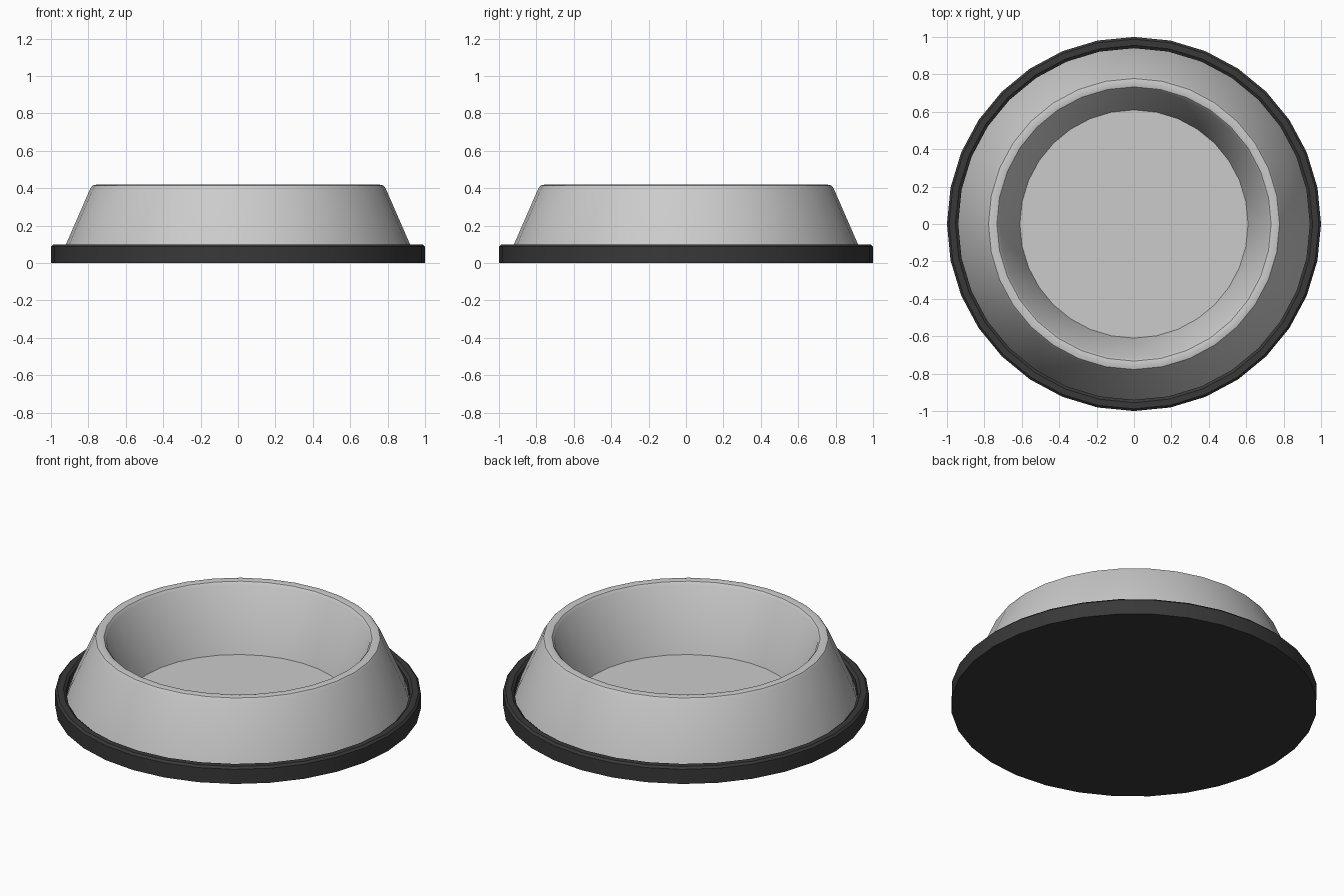
import bpy, bmesh, math

if "Cube" in bpy.data.objects:
    bpy.data.objects.remove(bpy.data.objects["Cube"])

SIDES = 32


def lathe(name, profile, color=None):
    """Revolve an (r, z) profile around z; a radius of 0 makes a closed disc."""
    bm = bmesh.new()
    rings = []
    for r, z in profile:
        rings.append([bm.verts.new((r * math.cos(2 * math.pi * i / SIDES),
                                    r * math.sin(2 * math.pi * i / SIDES), z))
                      for i in range(SIDES)])
    for a, b in zip(rings, rings[1:]):
        for i in range(SIDES):
            j = (i + 1) % SIDES
            bm.faces.new((a[i], a[j], b[j], b[i]))
    # flat discs close both ends of the profile
    bm.faces.new(rings[0])
    bm.faces.new(rings[-1])
    bmesh.ops.recalc_face_normals(bm, faces=bm.faces)
    mesh = bpy.data.meshes.new(name)
    bm.to_mesh(mesh)
    bm.free()
    obj = bpy.data.objects.new(name, mesh)
    bpy.context.collection.objects.link(obj)
    if color:
        mat = bpy.data.materials.new(name + "_material")
        mat.diffuse_color = color
        mat.use_nodes = True
        mat.node_tree.nodes["Principled BSDF"].inputs["Base Color"].default_value = mat.diffuse_color
        mesh.materials.append(mat)
    bpy.ops.object.select_all(action='DESELECT')
    obj.select_set(True)
    bpy.context.view_layer.objects.active = obj
    bpy.ops.object.shade_smooth_by_angle(angle=math.radians(30))
    return obj


# Dark rubber foot ring with a bevelled, raised edge
lathe("rubber_base", [
    (1.0, 0.0), (1.0, 0.088), (0.988, 0.1), (0.955, 0.1),
    (0.94, 0.088), (0.94, 0.02)], (0.04, 0.04, 0.04, 1))

# Metal bowl: flared outside wall, rounded lip, tapered well and floor
lathe("bowl", [
    (0.945, 0.021), (0.92, 0.1), (0.79, 0.398), (0.778, 0.415), (0.755, 0.42),
    (0.733, 0.415), (0.72, 0.4), (0.61, 0.03)])
